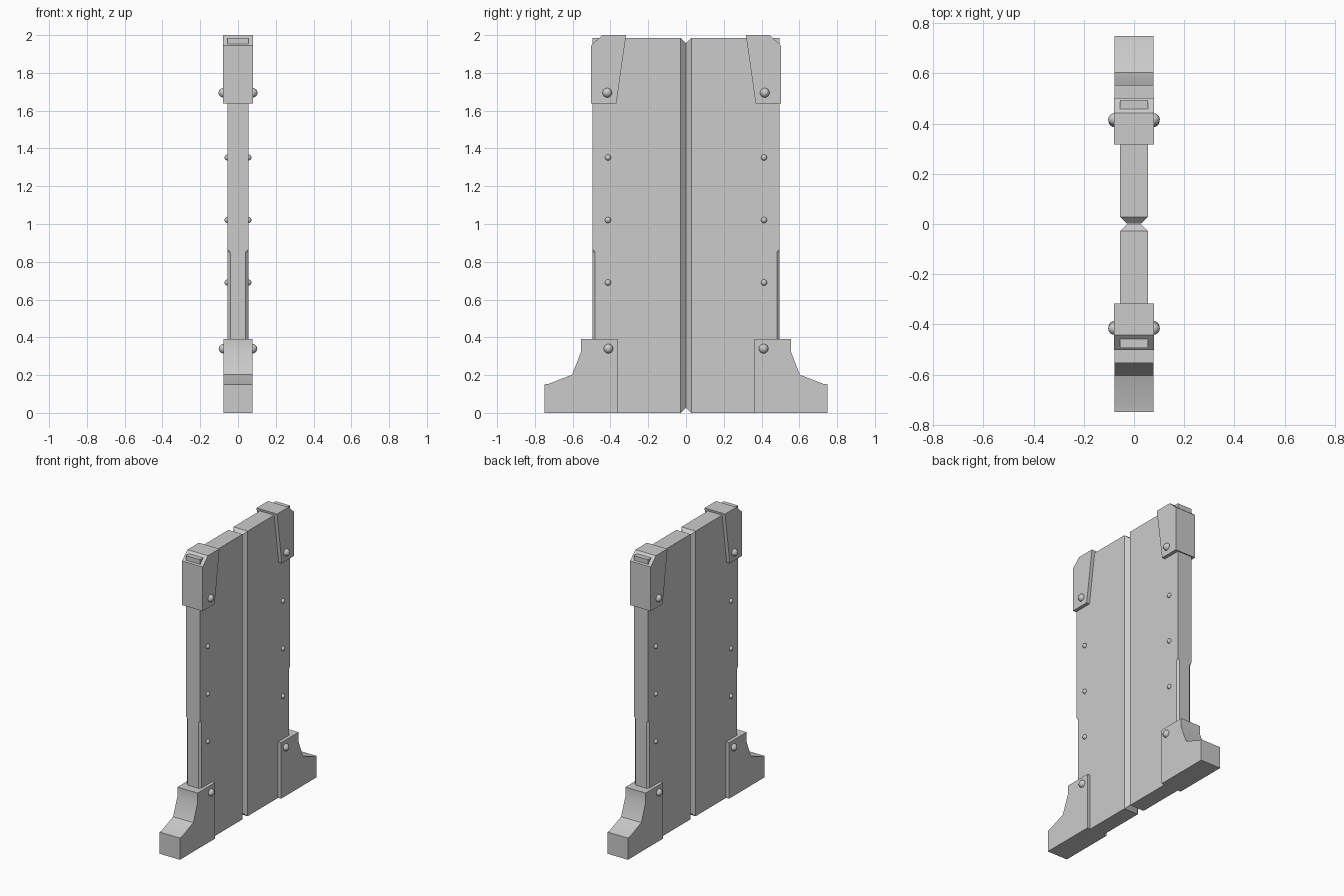
import bpy, bmesh, math

if "Cube" in bpy.data.objects:
    bpy.data.objects.remove(bpy.data.objects["Cube"])


def finish(bm, name):
    bmesh.ops.remove_doubles(bm, verts=bm.verts, dist=1e-5)
    bmesh.ops.recalc_face_normals(bm, faces=bm.faces)
    me = bpy.data.meshes.new(name)
    bm.to_mesh(me)
    bm.free()
    ob = bpy.data.objects.new(name, me)
    bpy.context.collection.objects.link(ob)
    return ob


def smooth(ob, angle=32):
    bpy.ops.object.select_all(action='DESELECT')
    ob.select_set(True)
    bpy.context.view_layer.objects.active = ob
    bpy.ops.object.shade_smooth_by_angle(angle=math.radians(angle))


def extrude_profile(name, yz, half, side):
    """Solid from a (y, z) outline, extruded across x."""
    bm = bmesh.new()
    a = [bm.verts.new((-half, side * y, z)) for y, z in yz]
    b = [bm.verts.new((half, side * y, z)) for y, z in yz]
    bm.faces.new(a)
    bm.faces.new(b)
    for i in range(len(yz)):
        j = (i + 1) % len(yz)
        bm.faces.new((a[i], a[j], b[j], b[i]))
    return finish(bm, name)


def panel(side):
    """Door leaf lofted up z, with bevelled meeting edge and stopped chamfers."""
    h, inner, outer, bev, top = 0.055, 0.001, 0.495, 0.027, 1.985
    ch = 0.014
    # (height, inner end bevel depth, outer chamfer size)
    levels = [(0, bev, ch), (bev, 0, ch), (0.85, 0, ch), (0.867, 0, 0),
              (top - bev, 0, 0), (top, bev, 0)]
    bm = bmesh.new()
    rings = []
    for z, e, c in levels:
        half = [(h - bev + e, inner + e), (h, inner + bev),
                (h, outer - c), (h - c, outer)]
        pts = half + [(-x, y) for x, y in reversed(half)]
        rings.append([bm.verts.new((x, side * y, z)) for x, y in pts])
    for r, s in zip(rings, rings[1:]):
        for i in range(8):
            j = (i + 1) % 8
            bm.faces.new((r[i], r[j], s[j], s[i]))
    bm.faces.new(rings[0])
    bm.faces.new(rings[-1])
    return finish(bm, "door_panel")


def rivets(name, spots, r, side):
    """Domed rivet heads on both faces of a leaf; spots are (x, y, z)."""
    bm = bmesh.new()
    for x, y, z in spots:
        for sx in (-1, 1):
            v = bmesh.ops.create_uvsphere(bm, u_segments=16, v_segments=10, radius=r)
            bmesh.ops.translate(bm, verts=v["verts"], vec=(sx * x, side * y, z))
    smooth(finish(bm, name), 60)


CAP = [(0.503, 1.637), (0.503, 1.945), (0.443, 2.0), (0.317, 2.0), (0.369, 1.637)]
FOOT = [(0.363, 0), (0.75, 0), (0.75, 0.151), (0.727, 0.154), (0.603, 0.202),
        (0.555, 0.325), (0.555, 0.39), (0.363, 0.39)]

for side in (-1, 1):
    panel(side)
    # Protective top corner and stepped foot
    extrude_profile("corner_cap", CAP, 0.079, side)
    smooth(extrude_profile("foot", FOOT, 0.078, side))
    # Fasteners
    rivets("large_rivets", [(0.078, 0.417, 1.695), (0.077, 0.411, 0.34)], 0.025, side)
    rivets("small_rivets", [(0.055, 0.413, z) for z in (1.352, 1.021, 0.69)], 0.016, side)
